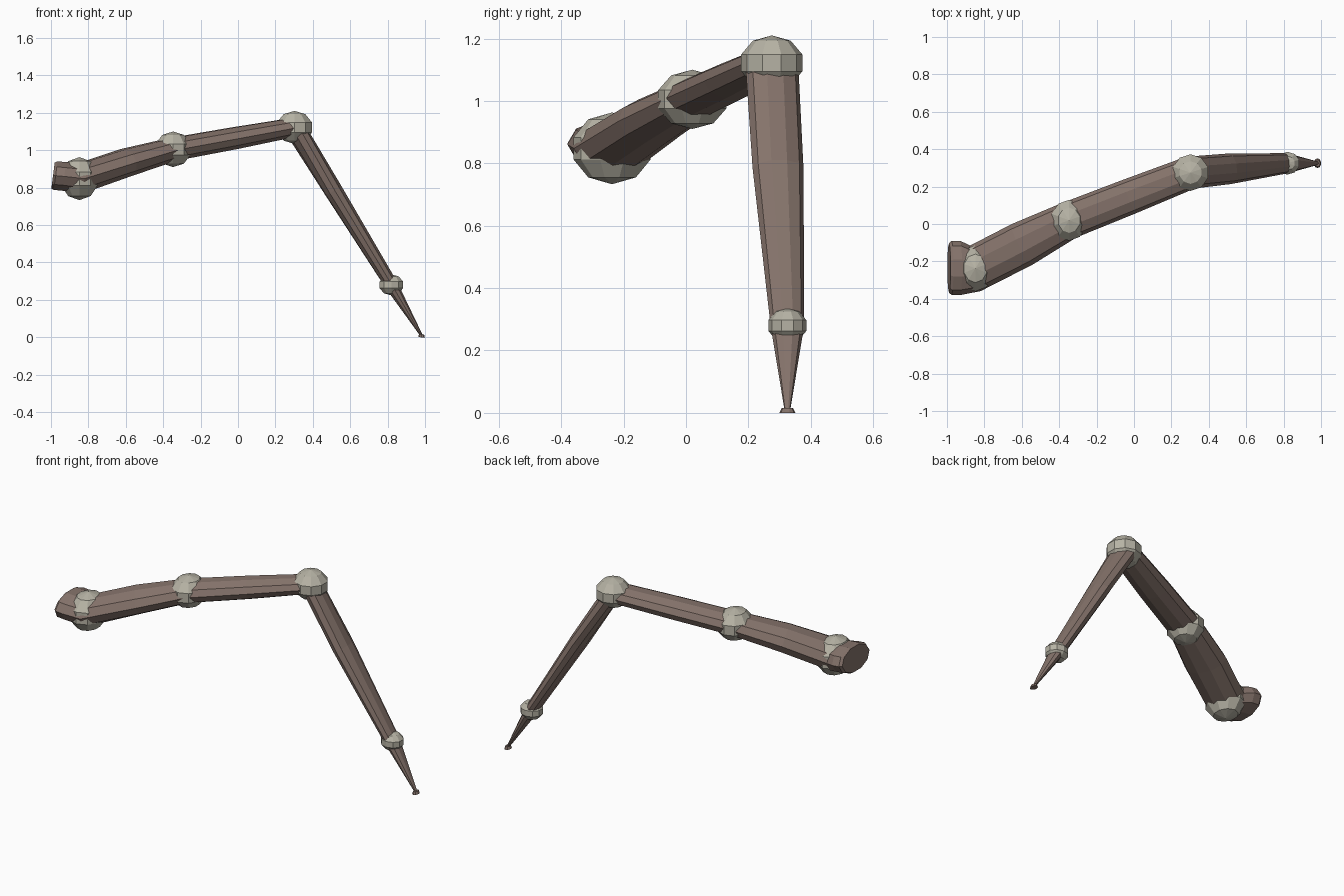
import bpy, bmesh, math
from mathutils import Vector

if "Cube" in bpy.data.objects:
    bpy.data.objects.remove(bpy.data.objects["Cube"])


def material(name, rgb):
    m = bpy.data.materials.new(name)
    m.diffuse_color = (*rgb, 1)
    m.use_nodes = True
    m.node_tree.nodes["Principled BSDF"].inputs["Base Color"].default_value = m.diffuse_color
    return m


BROWN = material("dull_brown", (0.235, 0.172, 0.147))
BONE = material("pale_grey_beige", (0.47, 0.45, 0.375))
SIDES = 10


def finish(bm, name, mat):
    bmesh.ops.recalc_face_normals(bm, faces=bm.faces[:])
    me = bpy.data.meshes.new(name)
    bm.to_mesh(me)
    bm.free()
    me.materials.append(mat)
    ob = bpy.data.objects.new(name, me)
    bpy.context.collection.objects.link(ob)
    return ob


def tube(name, rings):
    """Loft oval rings given as (centre, direction, half width, half height)."""
    bm = bmesh.new()
    loops = []
    for c, d, w, h in rings:
        d = Vector(d).normalized()
        side = Vector((-d.y, d.x, 0)).normalized()
        up = d.cross(side)
        loops.append([bm.verts.new(Vector(c)
                      + side * w * math.cos(2 * math.pi * i / SIDES)
                      + up * h * math.sin(2 * math.pi * i / SIDES))
                      for i in range(SIDES)])
    for a, b in zip(loops, loops[1:]):
        for i in range(SIDES):
            j = (i + 1) % SIDES
            bm.faces.new((a[i], a[j], b[j], b[i]))
    bm.faces.new(loops[0])
    bm.faces.new(loops[-1])
    return finish(bm, name, BROWN)


def knuckle(name, centre, radii):
    """Faceted ball with a flat band round its equator."""
    bm = bmesh.new()
    bmesh.ops.create_uvsphere(bm, u_segments=10, v_segments=5, radius=1)
    bmesh.ops.scale(bm, vec=radii, verts=bm.verts[:])
    bmesh.ops.translate(bm, vec=centre, verts=bm.verts[:])
    return finish(bm, name, BONE)


# joint centres from the body outwards
root = Vector((-0.989, -0.235, 0.864))
hip = Vector((-0.848, -0.237, 0.848))
mid = Vector((-0.347, 0.02, 1.005))
knee = Vector((0.302, 0.275, 1.122))
ankle = Vector((0.82, 0.325, 0.28))
toe = Vector((0.982, 0.325, 0.008))


def mean_dir(a, b, c):
    return (b - a).normalized() + (c - b).normalized()


# shared mitred rings at the joints
tilt = Vector((1, 0, -0.13))
hip_ring = (hip, mean_dir(root, hip, mid), 0.125, 0.084)
mid_ring = (mid, mean_dir(hip, mid, knee), 0.1, 0.064)
knee_ring = (knee, mean_dir(mid, knee, ankle), 0.088, 0.064)
ankle_ring = (ankle, mean_dir(knee, ankle, toe), 0.054, 0.036)

# leg segments
tube("leg_root", [(root, tilt, 0.132, 0.074),
                  (root + Vector((0.014, 0, 0)), tilt, 0.145, 0.081),
                  (root + Vector((0.06, 0, -0.004)), tilt, 0.145, 0.081),
                  hip_ring])
tube("inner_leg", [hip_ring,
                   ((hip + mid) / 2 + Vector((0, 0, 0.008)), mid - hip, 0.122, 0.077),
                   mid_ring])
tube("upper_leg", [mid_ring,
                   ((mid + knee) / 2, knee - mid, 0.096, 0.061),
                   knee_ring])
tube("lower_leg", [knee_ring,
                   (knee.lerp(ankle, 0.4), ankle - knee, 0.082, 0.05),
                   ankle_ring])
tube("claw", [ankle_ring, (toe, toe - ankle, 0.009, 0.007)])

# foot pad
tube("foot_pad", [((0.981, 0.325, 0), (0.001, 0, 1), 0.026, 0.019),
                  ((0.981, 0.325, 0.016), (0.001, 0, 1), 0.018, 0.014)])

# joint balls
knuckle("hip_joint", hip, (0.108, 0.13, 0.115))
knuckle("middle_joint", mid, (0.103, 0.115, 0.095))
knuckle("knee_joint", knee, (0.103, 0.103, 0.088))
knuckle("ankle_joint", ankle, (0.07, 0.064, 0.056))
